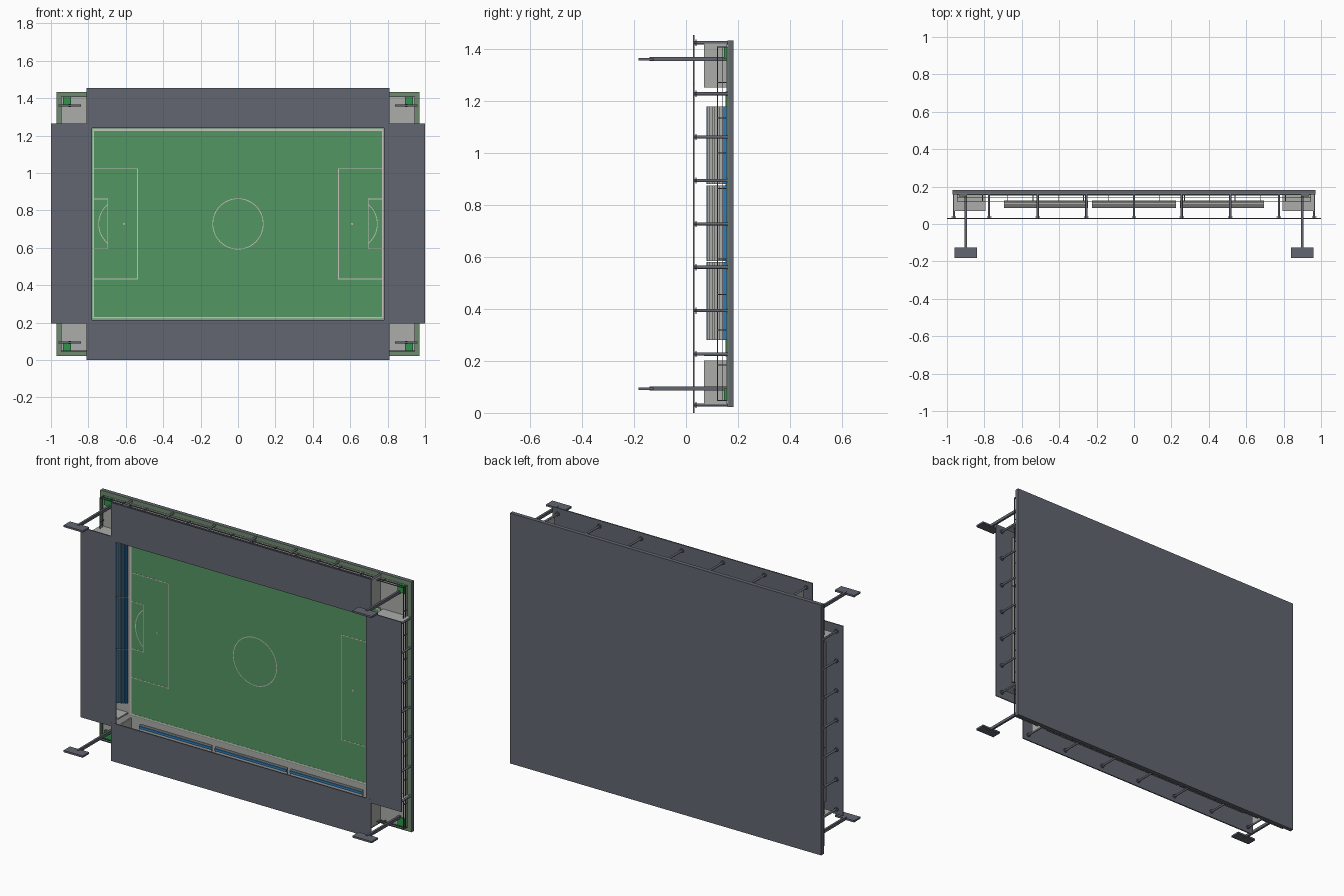
import bpy, bmesh, math
from mathutils import Matrix, Vector

if "Cube" in bpy.data.objects:
    bpy.data.objects.remove(bpy.data.objects["Cube"])

CZ = 0.7275  # centre of the arena in z


def mat(name, r, g, b):
    m = bpy.data.materials.new(name)
    lin = [((c / 255 + 0.055) / 1.055) ** 2.4 for c in (r, g, b)]
    m.diffuse_color = (*lin, 1)
    m.use_nodes = True
    m.node_tree.nodes["Principled BSDF"].inputs["Base Color"].default_value = m.diffuse_color
    return m


SLATE = mat("slate grey", 98, 102, 112)
GRASS = mat("pitch green", 84, 150, 98)
PALE = mat("pale grey", 172, 172, 170)
VERGE = mat("verge green", 112, 138, 110)
BLUE = mat("seat blue", 45, 125, 185)
BUSH = mat("bright green", 50, 148, 75)
LINE = mat("line white", 200, 196, 190)


class Part:
    """Collects boxes, rods and rings into one object. v is z measured from the centre."""

    def __init__(self, name, material):
        self.name, self.material, self.bm = name, material, bmesh.new()

    def box(self, x0, x1, y0, y1, v0, v1):
        c = Vector(((x0 + x1) / 2, (y0 + y1) / 2, (v0 + v1) / 2 + CZ))
        s = (abs(x1 - x0), abs(y1 - y0), abs(v1 - v0), 1)
        bmesh.ops.create_cube(self.bm, size=1, matrix=Matrix.Translation(c) @ Matrix.Diagonal(s))

    def rod(self, x, v, y0, y1, r, n=12):
        m = Matrix.Translation((x, (y0 + y1) / 2, v + CZ)) @ Matrix.Rotation(math.pi / 2, 4, 'X')
        bmesh.ops.create_cone(self.bm, cap_ends=True, segments=n, radius1=r, radius2=r,
                              depth=y1 - y0, matrix=m)

    def arc(self, x, v, r, a0, a1, y, w=0.004, n=48):
        prev = None
        for i in range(n + 1):
            a = a0 + (a1 - a0) * i / n
            pair = [self.bm.verts.new((x + q * math.cos(a), y, v + CZ + q * math.sin(a)))
                    for q in (r - w / 2, r + w / 2)]
            if prev:
                self.bm.faces.new((prev[0], prev[1], pair[1], pair[0]))
            prev = pair

    def done(self):
        for f in self.bm.faces:
            f.normal_update()
            if len(f.edges) and f.normal.y > 0.9 and any(e.is_boundary for e in f.edges):
                f.normal_flip()
        me = bpy.data.meshes.new(self.name)
        self.bm.to_mesh(me)
        self.bm.free()
        me.materials.append(self.material)
        ob = bpy.data.objects.new(self.name, me)
        bpy.context.collection.objects.link(ob)


SIGNS = (-1, 1)
CORNERS = [(a, b) for a in SIGNS for b in SIGNS]

# ground layers
p = Part("base_slab", SLATE); p.box(-.97, .97, .163, .182, -.705, .705); p.done()
p = Part("grass_verge", VERGE); p.box(-.97, .97, .159, .163, -.705, .705); p.done()
p = Part("concourse_floor", PALE); p.box(-.945, .945, .156, .160, -.68, .68); p.done()
p = Part("pitch", GRASS); p.box(-.78, .78, .152, .158, -.51, .51); p.done()

# pitch markings
p = Part("pitch_lines", LINE)
Y0, Y1, W = .1512, .1525, .004
for s in SIGNS:
    p.box(-.779, .779, Y0, Y1, s * .498, s * .507)
    p.box(s * .770, s * .779, Y0, Y1, -.507, .507)
    for depth, half in ((.535, .297), (.695, .135)):
        p.box(s * depth, s * (depth + W), Y0, Y1, -half, half)
        for t in SIGNS:
            p.box(s * depth, s * .775, Y0, Y1, t * half, t * (half - W))
    p.rod(s * .61, 0, Y0, Y1, .005)
    half = math.acos(.085 / .135)
    mid = 0 if s > 0 else math.pi
    p.arc(s * .61, 0, .135, mid - half, mid + half, Y0, n=20)
p.arc(0, 0, .135, 0, 2 * math.pi, Y0)
p.done()

# stepped stands, three blocks on every side
treads, seats = Part("stand_treads", PALE), Part("stand_seats", BLUE)
for s in SIGNS:
    for a, b in ((-.4475, -.1475), (-.1425, .1475), (.1525, .4525)):      # short sides
        n, d, h = 8, .0175, .009
        for i in range(n):
            q, y = .795 + i * d, .147 - i * h
            part = seats if i == 0 else treads
            part.box(s * q, s * (q + d), y, y + h, a, b)
            seats.box(s * (q + .005), s * (q + .012), y - .006, y, a, b)
    for a, b in ((-.695, -.245), (-.225, .225), (.245, .695)):            # long sides
        n, d, h = 4, .035, .0085
        for i in range(n):
            q, y = .525 + i * d, .116 - i * h
            treads.box(a, b, y, y + h, s * q, s * (q + d))
            seats.box(a, b, y - .006, y, s * (q + .008), s * (q + .022))
treads.done()
seats.done()

# walls closing the ends of the stands
p = Part("stand_end_walls", PALE)
for s, t in CORNERS:
    p.box(s * .772, s * .780, .07, .157, t * .525, t * .697)
    p.box(s * .795, s * .965, .07, .157, t * .500, t * .508)
p.done()

# perimeter fence
p = Part("perimeter_fence", SLATE)
T = .002
for s in SIGNS:
    for y in (.120, .138):
        p.box(-.945, .945, y, y + .003, s * .68 - T, s * .68 + T)
        p.box(s * .945 - T, s * .945 + T, y, y + .003, -.68, .68)
    for i in range(15):
        x = -.945 + 1.89 * i / 14
        p.box(x - T, x + T, .120, .158, s * .68 - T, s * .68 + T)
    for i in range(1, 10):
        v = -.68 + 1.36 * i / 10
        p.box(s * .945 - T, s * .945 + T, .120, .158, v - T, v + T)
p.done()

# roof panels
p = Part("roof", SLATE)
for s in SIGNS:
    p.box(-.81, .81, .026, .033, s * .5125, s * .7275)
    p.box(s * .78, s, .0265, .0325, -.5325, .5375)
p.done()

# roof columns with collars
p = Part("roof_columns", SLATE)
spots = [(x, s * .697) for s in SIGNS for x in (-.775, -.515, -.255, 0, .255, .515, .775)]
spots += [(s * .963, k * .167) for s in SIGNS for k in range(-3, 4)]
for x, v in spots:
    p.rod(x, v, .03, .162, .006)
    p.rod(x, v, .036, .041, .012)
p.done()

# floodlight masts with lamp heads, and the planters beside them
mast, head, bush = Part("floodlight_masts", SLATE), Part("floodlight_heads", SLATE), Part("corner_planters", BUSH)
for s, t in CORNERS:
    x, v = s * .9, t * .634
    mast.box(x - .006, x + .006, -.14, .162, v - .008, v + .008)
    head.box(x - .06, x + .06, -.182, -.125, v - .005, v + .005)
    bush.box(s * .892, s * .936, .146, .163, t * .634, t * .68)
mast.done()
head.done()
bush.done()
